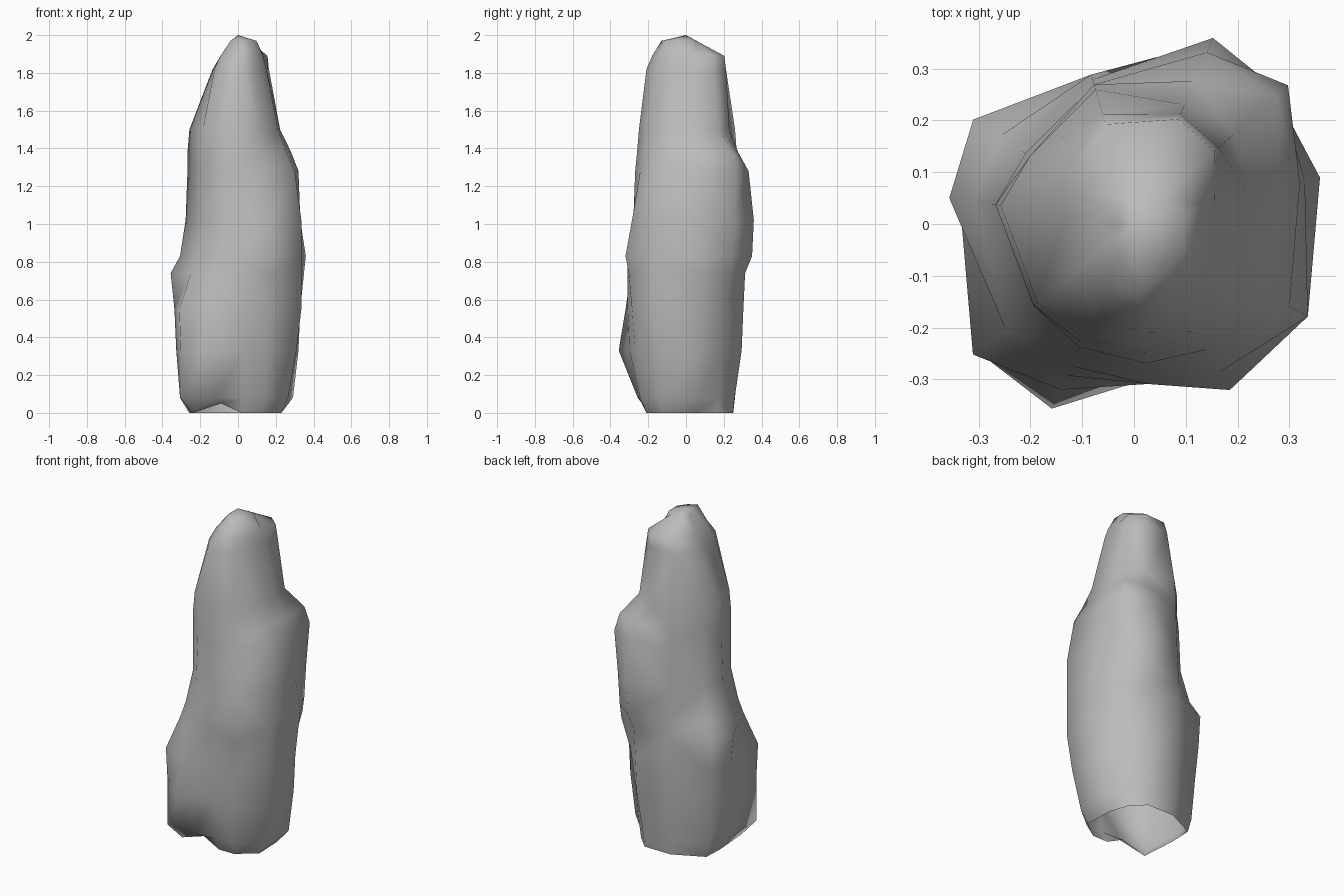
import bpy
import bmesh
from math import cos, sin, radians

# Remove the default cube
default_cube = bpy.data.objects.get("Cube")
if default_cube:
    bpy.data.objects.remove(default_cube, do_unlink=True)


def make_material(name, colour):
    material = bpy.data.materials.new(name)
    material.use_nodes = True
    material.diffuse_color = colour
    material.node_tree.nodes["Principled BSDF"].inputs["Base Color"].default_value = colour
    return material


# Bearings of the vertical ridges, counter-clockwise from the left (+x)
RIDGES = [14, 42, 67, 106, 147, 172, 219, 246, 275, 300, 332]
FRONT_NOTCH = 7

# Heights of the outlines, then the radius of every ridge on each outline,
# all in hundredths
HEIGHTS = [0, 8, 33, 55, 74, 83, 102, 128, 138, 150, 182, 189, 197]
OUTLINES = [
    (23, 25, 27, 26, 30, 26, 31, 22, 21, 24, 26),
    (30, 26, 28, 27, 32, 31, 39, 28, 25, 28, 30),
    (33, 28, 32, 29, 34, 33, 39, 39, 30, 31, 35),
    (34, 31, 33, 30, 36, 34, 40, 35, 31, 33, 38),
    (36, 36, 34, 30, 37, 36, 32, 32, 31, 35, 38),
    (37, 37, 38, 30, 31, 31, 29, 30, 31, 37, 38),
    (34, 38, 39, 29, 26, 28, 25, 27, 28, 33, 38),
    (33, 40, 36, 28, 25, 27, 25, 26, 27, 28, 34),
    (29, 37, 30, 28, 24, 27, 25, 25, 26, 26, 29),
    (23, 26, 25, 27, 24, 26, 24, 24, 25, 24, 24),
    (16, 22, 23, 22, 16, 13, 16, 19, 21, 18, 17),
    (14, 21, 22, 20, 11, 9, 12, 14, 18, 16, 15),
    (10, 8, 6, 5, 4, 3, 5, 7, 13, 12, 11),
]


def ridge_point(bearing, radius, height):
    angle = radians(bearing)
    return radius * cos(angle) / 100, radius * sin(angle) / 100, height / 100


def build_rock(name, material):
    bm = bmesh.new()
    rings = []
    for height, radii in zip(HEIGHTS, OUTLINES):
        ring = [bm.verts.new(ridge_point(bearing, radius, height))
                for bearing, radius in zip(RIDGES, radii)]
        rings.append(ring)

    # Small notch in the front of the foot
    rings[0][FRONT_NOTCH].co.z = 0.05

    # Walls between neighbouring outlines; the foot stays open
    count = len(RIDGES)
    for lower, upper in zip(rings, rings[1:]):
        for i in range(count):
            j = (i + 1) % count
            bm.faces.new((lower[i], lower[j], upper[j], upper[i]))

    # Pointed cap
    peak = bm.verts.new((0, 0, 2))
    for i in range(count):
        bm.faces.new((rings[-1][i], rings[-1][(i + 1) % count], peak))

    bmesh.ops.triangulate(bm, faces=bm.faces[:])
    mesh = bpy.data.meshes.new(name)
    bm.to_mesh(mesh)
    bm.free()
    mesh.materials.append(material)
    rock = bpy.data.objects.new(name, mesh)
    bpy.context.collection.objects.link(rock)
    return rock


stone = make_material("stone_grey", (0.5, 0.5, 0.5, 1))
rock = build_rock("rock_pillar", stone)

# Worn, soft surface
bpy.context.view_layer.objects.active = rock
rock.select_set(True)
bpy.ops.object.shade_smooth_by_angle(angle=radians(75))
